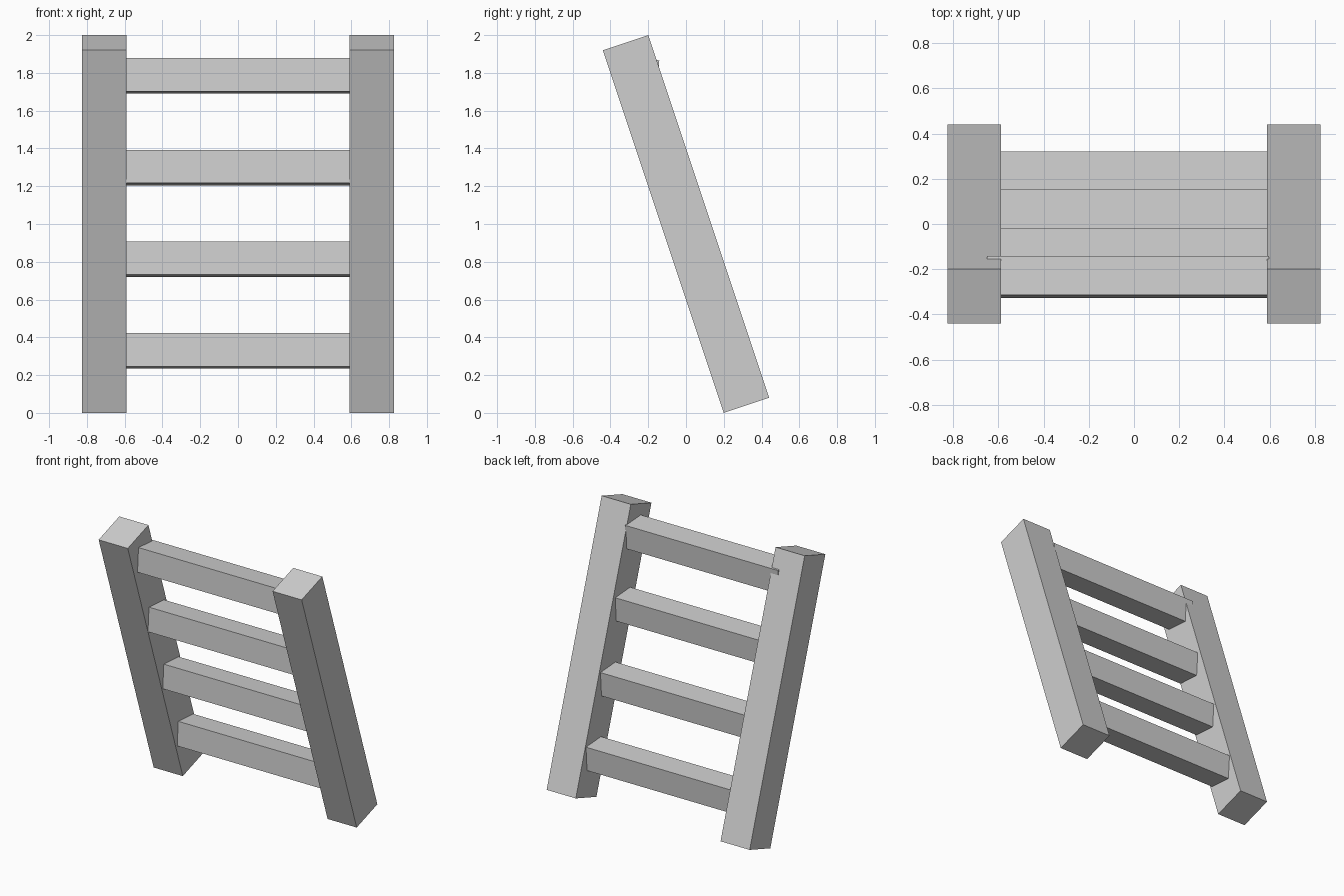
import bpy
import math

cube = bpy.data.objects.get("Cube")
if cube:
    bpy.data.objects.remove(cube, do_unlink=True)

# Single plain grey
grey = bpy.data.materials.new("plain_grey")
grey.use_nodes = True
colour = (0.62, 0.62, 0.62, 1)
grey.diffuse_color = colour
grey.node_tree.nodes["Principled BSDF"].inputs["Base Color"].default_value = colour


def beam(name, size, location, tilt):
    """Box beam tilted about the x axis."""
    bpy.ops.mesh.primitive_cube_add(size=1, location=location,
                                    rotation=(tilt, 0, 0))
    obj = bpy.context.object
    obj.name = name
    obj.scale = size
    bpy.ops.object.transform_apply(location=False, rotation=True, scale=True)
    obj.data.materials.append(grey)
    return obj


# Two leaning side rails
lean = math.atan2(1, 3)
for name, side in (("left_rail", 1), ("right_rail", -1)):
    beam(name, (0.237, 0.253, 2.024), (side * 0.708, 0, 1), lean)

# Four rungs, slightly unevenly set into the rails
rung_left, rung_right = 0.597, -0.65
rung_size = (rung_left - rung_right, 0.174, 0.177)
rung_x = (rung_left + rung_right) / 2
for i, y in enumerate((0.228, 0.06, -0.112, -0.234)):
    beam(f"rung_{i + 1}", rung_size, (rung_x, y, 0.329 + 0.485 * i),
         math.radians(-3.8))
